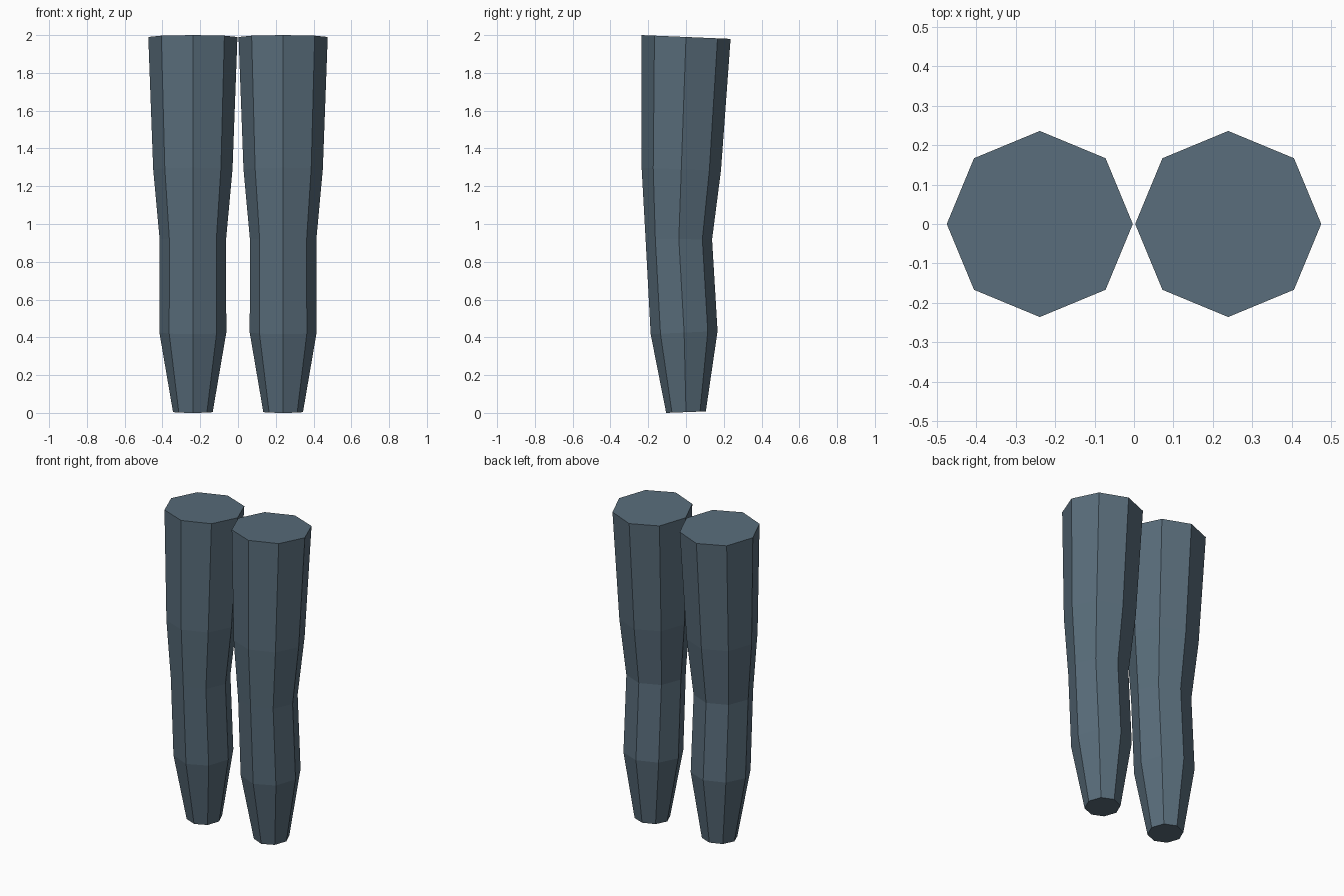
import bpy, bmesh, math

if "Cube" in bpy.data.objects:
    bpy.data.objects.remove(bpy.data.objects["Cube"])

SIDES = 8
# Cross-sections from hip to ankle: (centre y, centre z, radius, z tilt at front edge)
RINGS = [
    (0.0, 1.99, 0.236, 0.01),
    (-0.025, 1.29, 0.21, 0.008),
    (-0.038, 0.92, 0.176, 0.002),
    (-0.01, 0.425, 0.177, -0.008),
    (0.0, 0.004, 0.105, -0.004),
]

fabric = bpy.data.materials.new("slate_blue_fabric")
fabric.diffuse_color = (0.098, 0.150, 0.194, 1)
fabric.use_nodes = True
fabric.node_tree.nodes["Principled BSDF"].inputs["Base Color"].default_value = fabric.diffuse_color


def trouser_leg(name, x):
    """Eight-sided leg skinned through the tilted rings and closed at both ends."""
    bm = bmesh.new()
    loops = []
    for cy, cz, r, tilt in RINGS:
        loop = []
        for i in range(SIDES):
            a = 2 * math.pi * i / SIDES
            s = math.sin(a)
            loop.append(bm.verts.new((r * math.cos(a), cy + r * s, cz - tilt * s)))
        loops.append(loop)
    for upper, lower in zip(loops, loops[1:]):
        for i in range(SIDES):
            j = (i + 1) % SIDES
            bm.faces.new((lower[i], lower[j], upper[j], upper[i]))
    bm.faces.new(loops[0])
    bm.faces.new(loops[-1][::-1])
    bmesh.ops.recalc_face_normals(bm, faces=bm.faces)
    mesh = bpy.data.meshes.new(name)
    bm.to_mesh(mesh)
    bm.free()
    mesh.materials.append(fabric)
    leg = bpy.data.objects.new(name, mesh)
    leg.location.x = x
    bpy.context.collection.objects.link(leg)


# Pair of legs, mirrored about the centre
for label, side in (("left_leg", 1), ("right_leg", -1)):
    trouser_leg(label, side * 0.239)
